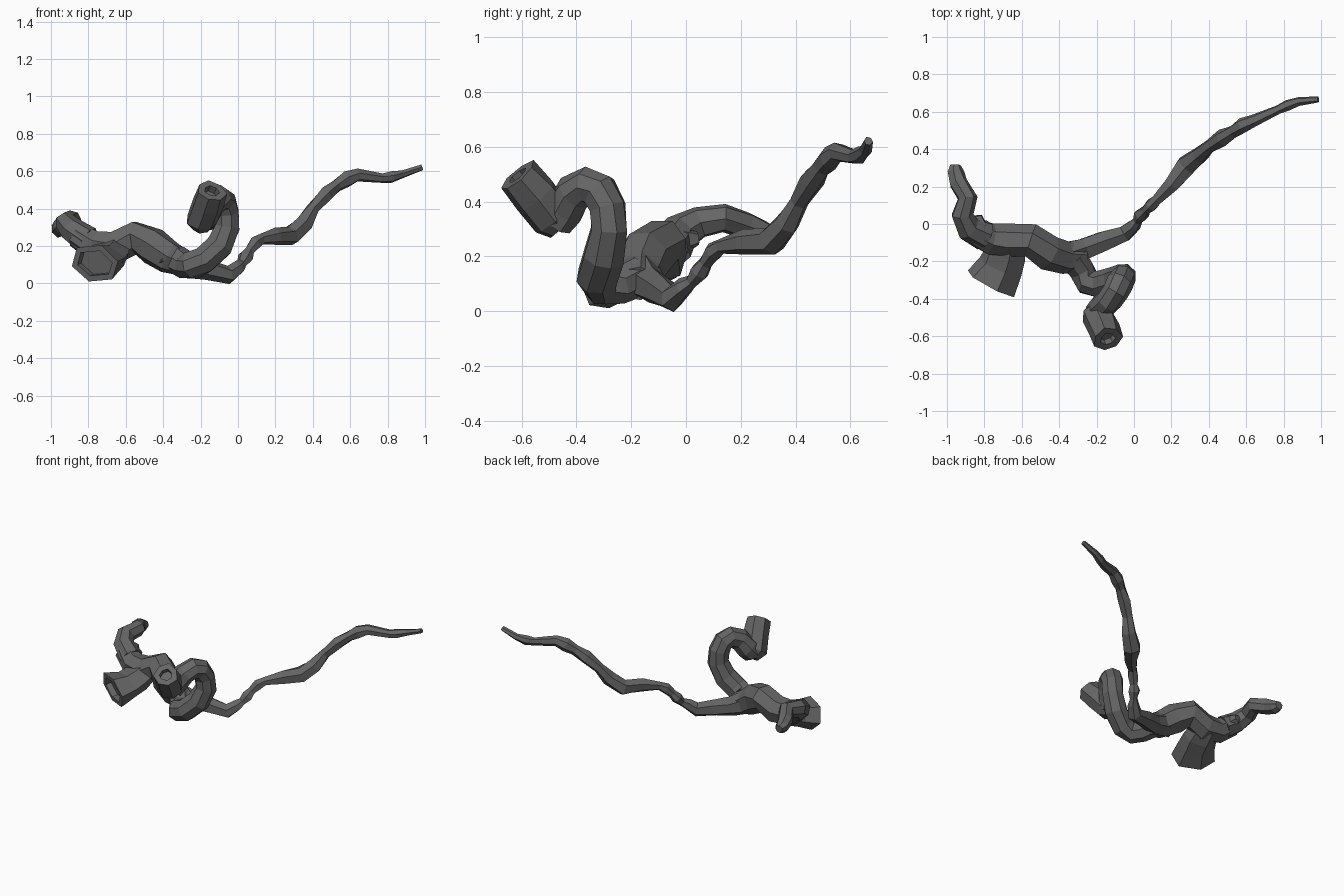
import bpy, bmesh, math, random
from mathutils import Vector

cube = bpy.data.objects.get("Cube")
if cube:
    bpy.data.objects.remove(cube, do_unlink=True)
random.seed(4)

bark = bpy.data.materials.new("dark_grey_bark")
bark.use_nodes = True
bark.diffuse_color = (0.13, 0.13, 0.13, 1)
bark.node_tree.nodes["Principled BSDF"].inputs["Base Color"].default_value = bark.diffuse_color


def limb(name, path, sides=7, flat=1.0, roll=0.5, rough=0.06, hollow=0.0, depth=0.0):
    """Faceted tube through (x, y, z, radius) points; the far end may be hollowed."""
    bm = bmesh.new()
    pts = [Vector(p[:3]) for p in path]
    rings, up = [], Vector((0, 0, 1))
    for i, p in enumerate(pts):
        ahead = pts[min(i + 1, len(pts) - 1)] - p
        behind = p - pts[max(i - 1, 0)]
        along = (ahead.normalized() + behind.normalized()).normalized()
        up = (up - along * up.dot(along)).normalized()
        side = along.cross(up)
        ring = []
        for k in range(sides):
            a = math.tau * (k + roll) / sides
            r = path[i][3] * (1 + random.uniform(-rough, rough))
            ring.append(bm.verts.new(p + side * (r * math.cos(a)) + up * (r * flat * math.sin(a))))
        rings.append(ring)
    for a, b in zip(rings, rings[1:]):
        for k in range(sides):
            n = (k + 1) % sides
            bm.faces.new((a[k], a[n], b[n], b[k]))
    bm.faces.new(rings[0][::-1])
    end = bm.faces.new(rings[-1])
    bmesh.ops.recalc_face_normals(bm, faces=bm.faces)
    # broken end: a rim, then a sunken core
    if hollow:
        inward = (pts[-2] - pts[-1]).normalized()
        bmesh.ops.inset_region(bm, faces=[end], thickness=hollow, use_even_offset=True)
        core = bmesh.ops.extrude_face_region(bm, geom=[end])["geom"]
        bmesh.ops.translate(bm, vec=inward * depth,
                            verts=[v for v in core if isinstance(v, bmesh.types.BMVert)])
        bmesh.ops.delete(bm, geom=[end], context='FACES')
    mesh = bpy.data.meshes.new(name)
    bm.to_mesh(mesh)
    bm.free()
    mesh.materials.append(bark)
    obj = bpy.data.objects.new(name, mesh)
    bpy.context.collection.objects.link(obj)
    return obj


# thick body, running from the thin twig down to the fork
limb("trunk", [
    (-.86, -.04, .26, .07), (-.77, -.08, .2, .085), (-.66, -.09, .19, .09),
    (-.55, -.09, .245, .09), (-.46, -.15, .205, .1), (-.37, -.18, .14, .09),
    (-.27, -.18, .1, .07)])

# flared broken base, facing forward
limb("broken_base", [
    (-.67, -.07, .19, .1), (-.69, -.16, .15, .115), (-.715, -.23, .125, .12),
    (-.765, -.32, .105, .15)], sides=6, flat=.72, roll=-.25, hollow=.03, depth=.04)

# short crooked twig at the back
limb("crooked_twig", [
    (-.8, -.06, .23, .08), (-.885, -.02, .285, .07), (-.92, .05, .325, .06),
    (-.89, .14, .34, .055), (-.94, .22, .31, .052), (-.955, .28, .29, .045),
    (-.955, .315, .285, .028)])

# small knot beside the twig
limb("knot", [
    (-.84, -.05, .25, .06), (-.83, .0, .26, .05), (-.835, .045, .265, .025)], sides=5)

# long slender branch, knobbly in the middle and thin at the tip
limb("long_branch", [
    (-.42, -.18, .16, .08), (-.27, -.13, .1, .065), (-.16, -.09, .075, .055),
    (-.05, -.05, .047, .046), (0, -.01, .085, .036), (.02, .02, .105, .026),
    (.04, .05, .14, .038), (.06, .07, .175, .026), (.09, .1, .215, .035),
    (.12, .13, .235, .03), (.2, .21, .25, .045),
    (.28, .31, .255, .058), (.35, .37, .32, .048), (.4, .41, .4, .036),
    (.47, .46, .475, .044), (.53, .495, .525, .034), (.58, .525, .56, .044),
    (.64, .55, .582, .036), (.77, .61, .565, .026), (.82, .635, .57, .03),
    (.88, .655, .585, .022), (.985, .665, .62, .017)],
     sides=6, rough=.13)

# hooked branch curling up and over
limb("hooked_branch", [
    (-.33, -.18, .13, .08), (-.28, -.25, .095, .075), (-.25, -.31, .095, .075),
    (-.18, -.325, .125, .076), (-.1, -.3, .2, .076), (-.06, -.28, .3, .07),
    (-.06, -.285, .38, .07), (-.075, -.315, .44, .07), (-.1, -.36, .46, .07),
    (-.135, -.41, .43, .07), (-.17, -.445, .37, .075), (-.19, -.475, .325, .07)], sides=8)

# stub at the end of the hook, with a sunken cut face
limb("hook_stub", [
    (-.195, -.455, .3, .05), (-.195, -.485, .335, .084), (-.165, -.55, .42, .086),
    (-.14, -.615, .495, .08)], sides=7, hollow=.035, depth=.04)
